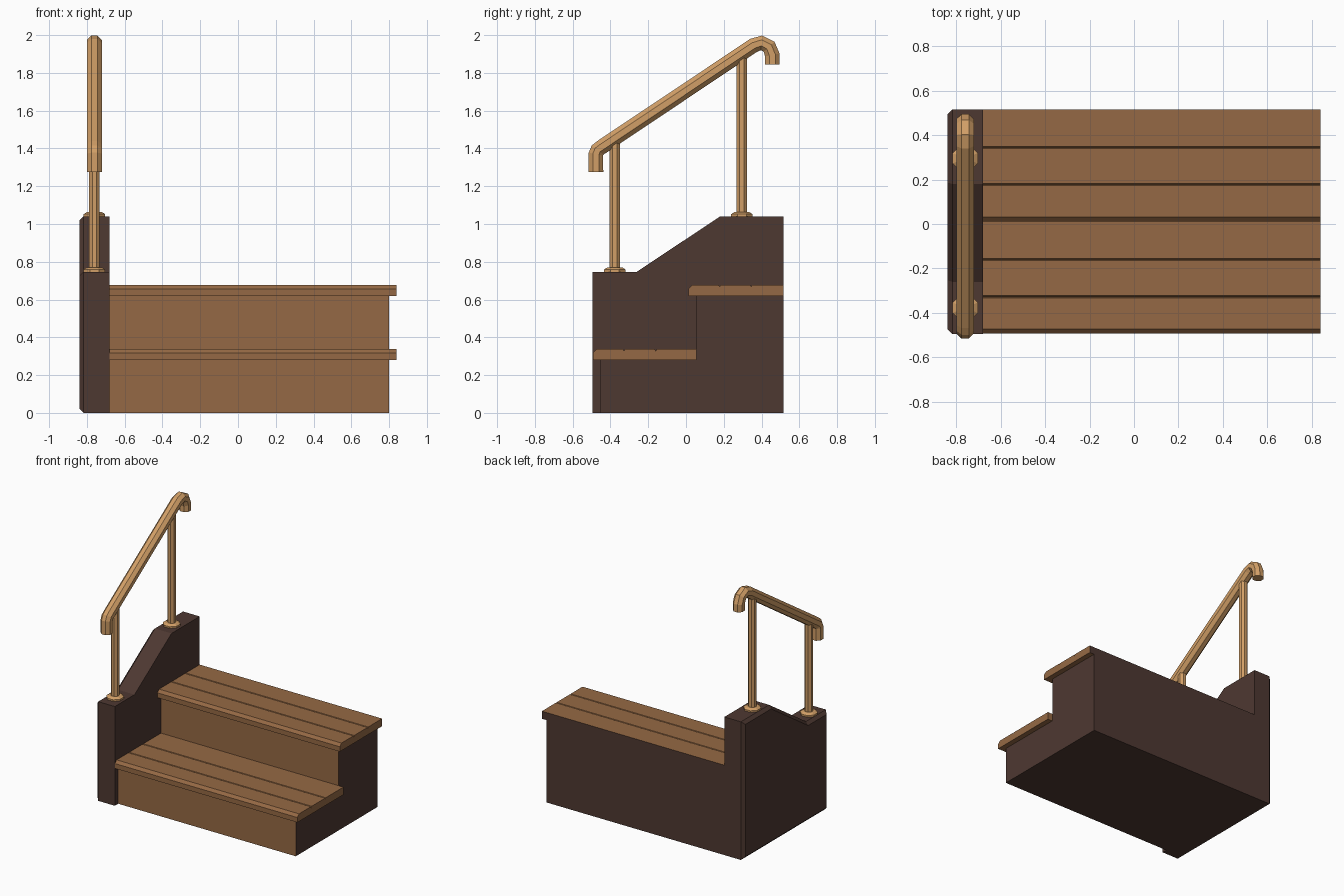
import bpy, bmesh, math
from mathutils import Vector

if "Cube" in bpy.data.objects:
    bpy.data.objects.remove(bpy.data.objects["Cube"], do_unlink=True)


def material(name, rgb):
    m = bpy.data.materials.new(name)
    m.use_nodes = True
    m.diffuse_color = (*rgb, 1)
    m.node_tree.nodes["Principled BSDF"].inputs["Base Color"].default_value = (*rgb, 1)
    return m


DARK = material("dark brown", (0.076, 0.040, 0.031))
PLANK = material("plank brown", (0.300, 0.141, 0.058))
RAIL = material("light oak", (0.640, 0.345, 0.135))


def finish(name, bm, mats):
    bmesh.ops.recalc_face_normals(bm, faces=bm.faces[:])
    me = bpy.data.meshes.new(name)
    bm.to_mesh(me)
    bm.free()
    for m in mats:
        me.materials.append(m)
    ob = bpy.data.objects.new(name, me)
    bpy.context.collection.objects.link(ob)
    return ob


def prism(profile, x0, x1):
    """Side outline given as (y, z), extruded along x."""
    bm = bmesh.new()
    face = bm.faces.new([bm.verts.new((x0, y, z)) for y, z in profile])
    new = bmesh.ops.extrude_face_region(bm, geom=[face])["geom"]
    for v in new:
        if isinstance(v, bmesh.types.BMVert):
            v.co.x = x1
    bmesh.ops.recalc_face_normals(bm, faces=bm.faces[:])
    return bm


def tube(name, rings, mat, sides=8):
    """Octagonal tube through rings of (centre, tilt angle in the yz plane, flat radius)."""
    bm = bmesh.new()
    loops = []
    for centre, tilt, flat in rings:
        r = flat / math.cos(math.pi / sides)
        across = Vector((0, -math.sin(tilt), math.cos(tilt)))
        loop = []
        for i in range(sides):
            a = (i + 0.5) * 2 * math.pi / sides
            loop.append(bm.verts.new(Vector(centre) + Vector((r * math.cos(a), 0, 0)) + across * r * math.sin(a)))
        loops.append(loop)
    for a, b in zip(loops, loops[1:]):
        for i in range(sides):
            j = (i + 1) % sides
            bm.faces.new((a[i], a[j], b[j], b[i]))
    bm.faces.new(loops[0])
    bm.faces.new(loops[-1])
    return finish(name, bm, [mat])


BACK = 0.515
WALL_X, INNER_X = -0.84, -0.68

# Side wall with a chamfer around its outer face
bm = prism([(-0.495, 0), (BACK, 0), (BACK, 1.04), (0.18, 1.04), (-0.26, 0.747), (-0.495, 0.747)],
           WALL_X, INNER_X)
rim = [e for e in bm.edges if all(abs(v.co.x - WALL_X) < 1e-4 for v in e.verts)]
bmesh.ops.bevel(bm, geom=rim, offset=0.022, segments=1, affect='EDGES')
finish("side_wall", bm, [DARK])

# Step body: dark box with plank risers on the front faces
bm = prism([(-0.455, 0), (BACK, 0), (BACK, 0.62), (0.055, 0.62), (0.055, 0.28), (-0.455, 0.28)],
           INNER_X, 0.80)
for f in bm.faces:
    f.material_index = 1 if f.normal.y < -0.9 else 0
finish("step_body", bm, [DARK, PLANK])


# Treads: chamfered nosing and two narrow grooves between planks
def tread(name, y0, y1, z0, grooves):
    top, cut, g = z0 + 0.057, 0.02, 0.005
    pts = [(y1, z0), (y0, z0), (y0, top - cut), (y0 + cut, top)]
    for y in grooves:
        pts += [(y - g, top), (y, top - 2 * g), (y + g, top)]
    pts.append((y1, top))
    bm = prism(pts, INNER_X, 0.84)
    for f in bm.faces:
        if f.normal.y > 0.9 and f.calc_center_median().y > BACK - 0.01:
            f.material_index = 1
    finish(name, bm, [PLANK, DARK])


tread("lower_tread", -0.493, 0.055, 0.28, (-0.328, -0.16))
tread("upper_tread", 0.012, BACK, 0.62, (0.178, 0.345))

# Posts with tapered base collars
RAIL_X = -0.76
UP = math.pi / 2
for name, y, base, top in (("front", -0.377, 0.747, 1.45), ("back", 0.296, 1.04, 1.90)):
    tube(name + "_post", [((RAIL_X, y, base), UP, 0.028), ((RAIL_X, y, top), UP, 0.028)], RAIL)
    tube(name + "_post_collar",
         [((RAIL_X, y, base), UP, 0.057), ((RAIL_X, y, base + 0.012), UP, 0.057),
          ((RAIL_X, y, base + 0.023), UP, 0.04)], RAIL)

# Handrail sweeping up the slope with hooked ends
path = [(-0.477, 1.275), (-0.477, 1.37), (-0.468, 1.392), (-0.446, 1.408),
        (0.357, 1.945), (0.400, 1.959), (0.440, 1.938), (0.457, 1.895), (0.457, 1.845)]
rings = []
for i, (y, z) in enumerate(path):
    angles = []
    for a, b in ((i - 1, i), (i, i + 1)):
        if a >= 0 and b < len(path):
            angles.append(math.atan2(path[b][1] - path[a][1], path[b][0] - path[a][0]))
    rings.append(((RAIL_X, y, z), sum(angles) / len(angles), 0.039))
tube("handrail", rings, RAIL)
